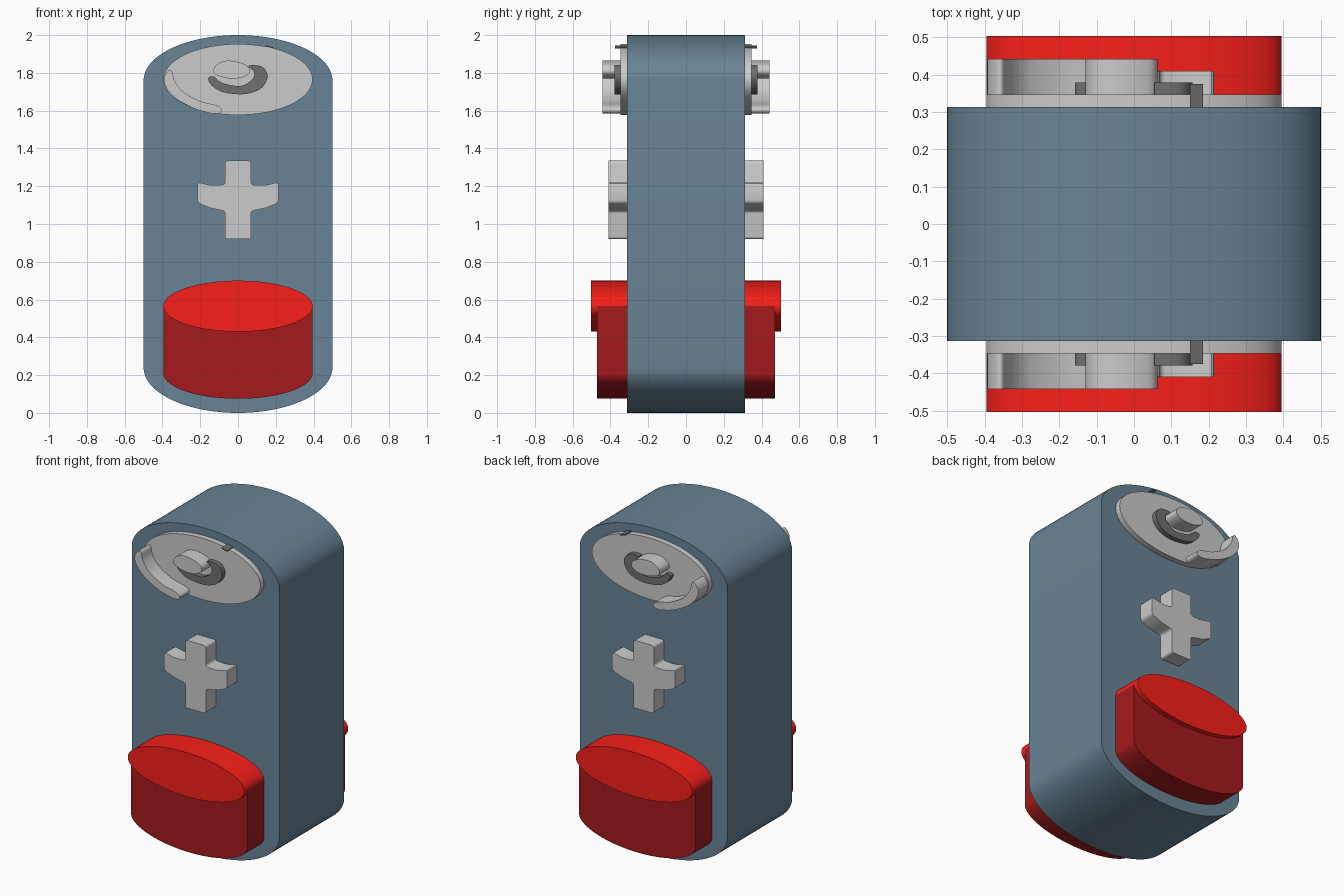
import bpy, bmesh, math
from mathutils import Vector

if "Cube" in bpy.data.objects:
    bpy.data.objects.remove(bpy.data.objects["Cube"])


def paint(name, rgb):
    mat = bpy.data.materials.new(name)
    mat.diffuse_color = (*rgb, 1)
    mat.use_nodes = True
    mat.node_tree.nodes["Principled BSDF"].inputs["Base Color"].default_value = mat.diffuse_color
    return mat


def slab(name, profile, depth, mat=None, corner=0):
    """Extrude an x-z outline right through the model, from y=-depth to y=depth."""
    bm = bmesh.new()
    face = bm.faces.new([bm.verts.new((x, -depth, z)) for x, z in profile])
    out = bmesh.ops.extrude_face_region(bm, geom=[face])
    new = [v for v in out["geom"] if isinstance(v, bmesh.types.BMVert)]
    bmesh.ops.translate(bm, verts=new, vec=(0, 2 * depth, 0))
    if corner:
        walls = [e for e in bm.edges if abs(e.verts[0].co.y - e.verts[1].co.y) > depth]
        bmesh.ops.bevel(bm, geom=walls, offset=corner, segments=3, profile=0.5, affect='EDGES')
    bmesh.ops.recalc_face_normals(bm, faces=bm.faces)
    mesh = bpy.data.meshes.new(name)
    bm.to_mesh(mesh)
    bm.free()
    ob = bpy.data.objects.new(name, mesh)
    bpy.context.collection.objects.link(ob)
    if mat:
        mesh.materials.append(mat)
    bpy.ops.object.select_all(action='DESELECT')
    ob.select_set(True)
    bpy.context.view_layer.objects.active = ob
    bpy.ops.object.shade_smooth_by_angle(angle=math.radians(35))
    return ob


def arc(cz, rx, rz, a0, a1, n=40):
    angles = [math.radians(a0 + (a1 - a0) * i / n) for i in range(n + 1)]
    return [(rx * math.cos(a), cz + rz * math.sin(a)) for a in angles]


def ellipse(cz, rx, rz):
    return arc(cz, rx, rz, 0, 360, 80)[:-1]


def smooth_loop(points, steps=5):
    """Closed curve through the control points."""
    p = [Vector(q) for q in points]
    n, out = len(p), []
    for i in range(n):
        a, b, c, d = p[i - 1], p[i], p[(i + 1) % n], p[(i + 2) % n]
        for s in range(steps):
            t = s / steps
            out.append(tuple(0.5 * (2 * b + (c - a) * t + (2 * a - 5 * b + 4 * c - d) * t * t
                                    + (3 * b - a - 3 * c + d) * t ** 3)))
    return out


blue = paint("slate_blue", (0.14, 0.23, 0.30))
red = paint("bright_red", (0.95, 0.014, 0.01))
dark_red = paint("dark_red", (0.38, 0.01, 0.012))
silver = paint("silver", (0.63, 0.63, 0.63))
dark = paint("dark_grey", (0.16, 0.16, 0.16))

# Casing
slab("casing", arc(1.76, 0.5, 0.24, 0, 180) + arc(0.24, 0.5, 0.24, 180, 360), 0.313, blue)

# Red charge level: side wall and top surface
slab("charge_side", [(0.395, 0.565), (-0.395, 0.565)]
     + arc(0.21, 0.395, 0.135, 180, 360), 0.472, dark_red)
slab("charge_top", ellipse(0.565, 0.395, 0.135), 0.503, red)

# Terminal plate
slab("terminal_plate", ellipse(1.765, 0.395, 0.188), 0.347, silver)

# Shadowed side of the terminal button
slab("button_side", smooth_loop([
    (-0.158, 1.772), (-0.127, 1.78), (-0.085, 1.748), (0.01, 1.73), (0.075, 1.765),
    (0.085, 1.805), (0.055, 1.838), (0.127, 1.833), (0.157, 1.782), (0.127, 1.722),
    (0.065, 1.693), (0, 1.687), (-0.085, 1.7), (-0.138, 1.733)]), 0.378, dark)

# Button top
slab("button_top", smooth_loop([
    (-0.13, 1.808), (-0.115, 1.842), (-0.065, 1.864), (0, 1.858), (0.052, 1.835),
    (0.06, 1.80), (0.02, 1.775), (-0.042, 1.77), (-0.105, 1.785)]), 0.441)

# Curved highlight on the plate rim
slab("rim_highlight", smooth_loop([
    (-0.372, 1.808), (-0.35, 1.81), (-0.333, 1.755), (-0.286, 1.697), (-0.20, 1.65),
    (-0.12, 1.63), (-0.087, 1.61), (-0.097, 1.588), (-0.14, 1.586), (-0.228, 1.61),
    (-0.317, 1.657), (-0.372, 1.71), (-0.393, 1.765)]), 0.441)

# Tiny dark sliver on the upper rim
slab("rim_sliver", [(0.15, 1.94), (0.185, 1.93), (0.185, 1.936), (0.15, 1.946)], 0.375, dark)

# Plus sign with slightly bowed arms
slab("plus_sign", [
    (-0.069, 1.335), (0.069, 1.335), (0.069, 1.208), (0.143, 1.205), (0.214, 1.222),
    (0.214, 1.112), (0.143, 1.083), (0.069, 1.069), (0.069, 0.92), (-0.069, 0.92),
    (-0.069, 1.069), (-0.143, 1.083), (-0.214, 1.112), (-0.214, 1.222),
    (-0.143, 1.205), (-0.069, 1.208)], 0.41, corner=0.014)
